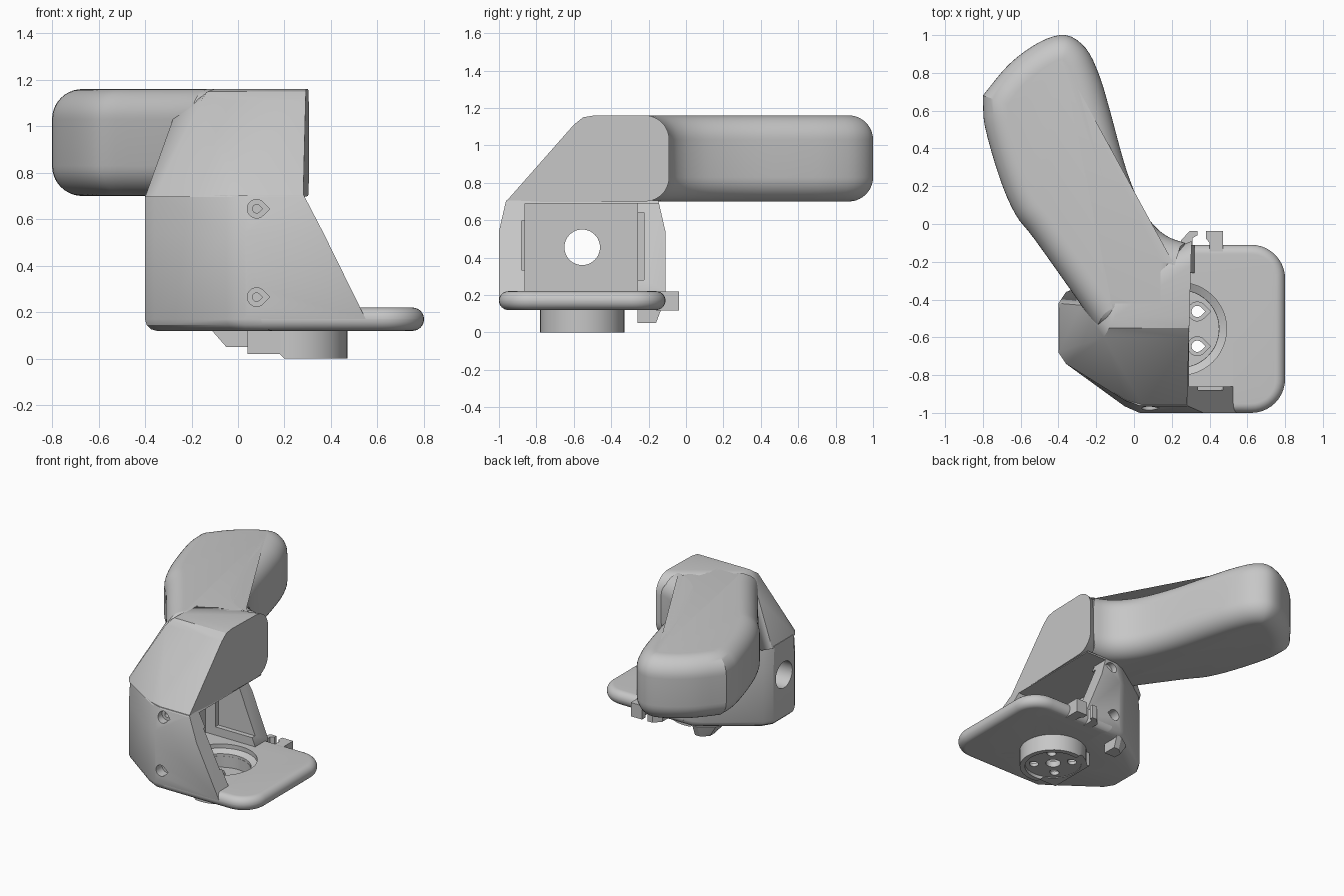
import bpy, bmesh, math
from mathutils import Vector

cube = bpy.data.objects.get("Cube")
if cube:
    bpy.data.objects.remove(cube, do_unlink=True)

SHADE = (0.57, 0.57, 0.57, 1)
grey = bpy.data.materials.new("plain grey")
grey.use_nodes = True
grey.diffuse_color = SHADE
grey.node_tree.nodes["Principled BSDF"].inputs["Base Color"].default_value = SHADE

MID = -0.555  # y of the mirror line through the housing
HUB = (0.245, MID)


def finish(name, bm):
    bmesh.ops.recalc_face_normals(bm, faces=bm.faces)
    mesh = bpy.data.meshes.new(name)
    bm.to_mesh(mesh)
    bm.free()
    mesh.materials.append(grey)
    obj = bpy.data.objects.new(name, mesh)
    bpy.context.collection.objects.link(obj)
    return obj


def loft(name, rings):
    bm = bmesh.new()
    rows = [[bm.verts.new(p) for p in ring] for ring in rings]
    n = len(rows[0])
    for a, b in zip(rows, rows[1:]):
        for i in range(n):
            j = (i + 1) % n
            bm.faces.new((a[i], a[j], b[j], b[i]))
    bm.faces.new(rows[0][::-1])
    bm.faces.new(rows[-1])
    return finish(name, bm)


def hull(name, pts):
    bm = bmesh.new()
    for p in pts:
        bm.verts.new(p)
    res = bmesh.ops.convex_hull(bm, input=bm.verts[:])
    inner = [v for v in res["geom_interior"] if isinstance(v, bmesh.types.BMVert)]
    bmesh.ops.delete(bm, geom=inner, context='VERTS')
    bmesh.ops.dissolve_limit(bm, angle_limit=0.01, verts=bm.verts[:], edges=bm.edges[:])
    return finish(name, bm)


def prism(name, pts, axis, lo, hi):
    place = {'X': lambda a, b, h: (h, a, b), 'Y': lambda a, b, h: (a, h, b),
             'Z': lambda a, b, h: (a, b, h)}[axis]
    return loft(name, [[place(a, b, h) for a, b in pts] for h in (lo, hi)])


def rect(a0, a1, b0, b1):
    return [(a0, b0), (a1, b0), (a1, b1), (a0, b1)]


def circle(a, b, r, n=48):
    return [(a + r * math.cos(math.tau * i / n), b + r * math.sin(math.tau * i / n)) for i in range(n)]


def arc90(a, b, r, start, n=10):
    angles = [math.radians(start + 90 * i / n) for i in range(n + 1)]
    return [(a + r * math.cos(t), b + r * math.sin(t)) for t in angles]


def drop(a, b, r):
    # teardrop: round with a point towards +a
    arc = [math.radians(45 + 270 * i / 20) for i in range(21)]
    return [(a + r * math.cos(t), b + r * math.sin(t)) for t in arc] + [(a + r * 1.414, b)]


def boolean(obj, tools, op='DIFFERENCE'):
    for tool in tools:
        mod = obj.modifiers.new("cut", 'BOOLEAN')
        mod.operation, mod.solver, mod.object = op, 'EXACT', tool
        bpy.context.view_layer.objects.active = obj
        bpy.ops.object.modifier_apply(modifier=mod.name)


def discard(tools):
    for tool in tools:
        bpy.data.objects.remove(tool, do_unlink=True)


def inset(pts, d):
    # mitred inward offset of a counter-clockwise outline
    out = []
    for i, p in enumerate(pts):
        u = (p - pts[i - 1]).normalized()
        v = (pts[(i + 1) % len(pts)] - p).normalized()
        n1, n2 = Vector((-u.y, u.x)), Vector((-v.y, v.x))
        out.append(p + (n1 + n2) * d / (1 + n1.dot(n2)))
    return out


def pillow(name, pts, z0, z1, r, steps=10):
    # slab with rounded upper and lower edges
    pts = [Vector(p) for p in pts]
    arc = [(r * (1 - math.sin(t)), r * (1 - math.cos(t)))
           for t in (math.pi / 2 * i / steps for i in range(steps + 1))]
    prof = [(d, z0 + h) for d, h in arc] + [(d, z1 - h) for d, h in arc[::-1]]
    return loft(name, [[(q.x, q.y, z) for q in inset(pts, d)] for d, z in prof])


def spline(pts, n=4):
    p = [Vector(q) for q in pts]
    p = [2 * p[0] - p[1]] + p + [2 * p[-1] - p[-2]]
    out = []
    for a, b, c, d in zip(p, p[1:], p[2:], p[3:]):
        for t in (k / n for k in range(n)):
            out.append(0.5 * (2 * b + (c - a) * t + (2 * a - 5 * b + 4 * c - d) * t * t
                              + (3 * b - a - 3 * c + d) * t ** 3))
    return out + [p[-2]]


# Handle: filleted slab along a curved outline, running into the head
inner_side = [(0.27, -0.1), (0.2, -0.077), (0.14, -0.04), (0.08, 0.025), (0.02, 0.13), (-0.05, 0.317),
              (-0.13, 0.61), (-0.185, 0.79), (-0.255, 0.93), (-0.362, 1.0), (-0.5, 0.963),
              (-0.66, 0.847), (-0.8, 0.68)]
outer_side = [(-0.8, 0.68), (-0.79, 0.52), (-0.71, 0.24), (-0.627, 0.05), (-0.527, -0.08),
              (-0.30, -0.40), (-0.2, -0.55)]
corner = Vector(outer_side[0])
outline = [Vector((0.27, -0.55))] + spline(inner_side)[:-1] + spline(outer_side)
# keep the crease at the outer corner clean by thinning the points beside it
outline = [p for p in outline if not 0.001 < (p - corner).length < 0.08]
pillow("handle", outline, 0.70, 1.16, 0.13)

# Head: faceted block with a sloping front and a rounded back
end_profile = [(-0.966, 0.695), (-0.6, 1.11), (-0.55, 1.15), (-0.49, 1.16)]
end_profile += arc90(-0.22, 0.83, 0.13, -90) + arc90(-0.22, 1.03, 0.13, 0)
hull("head", [(0.305 + 0.028 * (y + 0.09), y, z) for y, z in end_profile] + [
    (-0.40, -0.42, 0.695), (-0.40, -0.68, 0.695), (-0.36, -0.74, 0.695), (-0.04, -0.94, 0.695),
    (0.05, -0.966, 0.695), (-0.36, -0.36, 0.695), (-0.28, -0.43, 1.03), (-0.16, -0.6, 1.11),
    (-0.13, -0.55, 1.15), (-0.1, -0.49, 1.16), (-0.1, -0.3, 1.16)])

# Housing: tapered shell with a rounded foot
rings = []
for z, d, squash in ((0.12, 0.05, 1), (0.127, 0.025, 1), (0.145, 0.007, 1), (0.17, 0, 1),
                     (0.54, 0, 1), (0.705, 0, 0.915)):
    xr = 0.55 - 0.52 * max(z - 0.19, 0)
    for x, h in ((xr, 0.445), (0.03, 0.445), (-0.05, 0.41), (-0.36, 0.185), (-0.40, 0.12)):
        x = x + d if x < 0 else x
        rings += [(x, MID + s * (h - d) * squash, z) for s in (-1, 1)]
housing = hull("housing", rings)

# Base plate with rounded free corners
plate = pillow("base_plate", [(0.1, -0.11), (0.1, -1.0)] + arc90(0.62, -0.82, 0.18, -90)
               + arc90(0.62, -0.29, 0.18, 0), 0.12, 0.22, 0.0495, 8)

# Openings in the housing
cuts = [prism("cavity", rect(-0.86, -0.26, 0.22, 0.69), 'X', -0.08, 1),
        prism("front_slot", rect(-0.88, -0.8, 0.32, 0.595), 'X', 0.0, 0.47),
        prism("rear_groove", rect(-0.3, -0.225, 0.28, 0.64), 'X', 0.0, 1),
        prism("rear_slope", [(0.32, 0.1), (1, 0.1), (1, 0.69), (0.13, 0.69), (0.32, 0.22)], 'Y', -0.3, 0.2),
        prism("side_hole", circle(MID, 0.455, 0.095), 'X', -0.6, 0.1)]
for z in (0.265, 0.645):
    for name, lo, hi in (("front_screw", -1.1, -0.93), ("rear_screw", -0.18, 0.1)):
        cuts.append(prism(name, drop(0.08, z, 0.04), 'Y', lo, hi))
    cuts.append(prism("screw_bore", drop(0.08, z, 0.018), 'Y', -1.05, -0.89))
boolean(housing, cuts)
discard(cuts)

# Round well through the floor, with a bevelled lip
well = [prism("well", circle(*HUB, 0.205), 'Z', 0.05, 0.4),
        loft("well_lip", [[(x, y, z) for x, y in circle(*HUB, r)]
                          for r, z in ((0.2, 0.165), (0.245, 0.19), (0.245, 0.4))])]
boolean(housing, well)
boolean(plate, well)
discard(well)

# Hub cup below the plate, stepped on one side, with a key block and mounting holes
hub = prism("hub_cup", circle(*HUB, 0.225), 'Z', 0, 0.15)
key = prism("hub_key", rect(0.04, 0.18, -0.775, -0.42), 'Z', 0.01, 0.13)
boolean(hub, [key], 'UNION')
cuts = [prism("cup_well", circle(*HUB, 0.204), 'Z', 0.07, 0.3),
        prism("cup_underside", circle(*HUB, 0.19), 'Z', -0.1, 0.025),
        prism("hub_step", [(-0.2, -0.1), (0.2, -0.1), (0.2, 0.0), (0.18, 0.02), (-0.2, 0.02)], 'Y', -1, 0),
        prism("hub_flat", rect(-0.2, 0.04, -1, 0), 'Z', -0.1, 0.125),
        prism("hub_centre", circle(*HUB, 0.05, 24), 'Z', -0.1, 0.3)]
for sx in (-1, 1):
    for sy in (-1, 1):
        x, y = HUB[0] + 0.09 * sx, HUB[1] + 0.092 * sy
        cuts += [prism("hub_hole", drop(x, y, 0.03), 'Z', -0.1, 0.3),
                 prism("hub_counterbore", drop(x, y, 0.05), 'Z', 0.05, 0.3)]
boolean(hub, cuts)
discard([key] + cuts)

# Cable clip prongs behind the plate
prism("clip_prong_inner", [(0.25, -0.16), (0.25, -0.085), (0.295, -0.037), (0.335, -0.037),
                           (0.335, -0.06), (0.31, -0.075), (0.31, -0.16)], 'Z', 0.118, 0.218)
prism("clip_prong_outer", [(0.40, -0.16), (0.40, -0.1), (0.38, -0.075), (0.38, -0.037),
                           (0.47, -0.037), (0.47, -0.16)], 'Z', 0.118, 0.218)

# Wedge foot under the rear of the housing
hull("wedge_foot", [(-0.12, -0.26, 0.13), (-0.1, -0.2, 0.13), (0.0, -0.13, 0.13), (0.04, -0.13, 0.13),
                    (0.04, -0.26, 0.13), (-0.05, -0.26, 0.05), (-0.05, -0.2, 0.05),
                    (0.0, -0.16, 0.05), (0.04, -0.16, 0.05), (0.04, -0.26, 0.05)])

bpy.ops.object.select_all(action='DESELECT')
for obj in bpy.context.scene.objects:
    if obj.type == 'MESH':
        obj.select_set(True)
        bpy.context.view_layer.objects.active = obj
bpy.ops.object.shade_smooth_by_angle(angle=math.radians(25))
